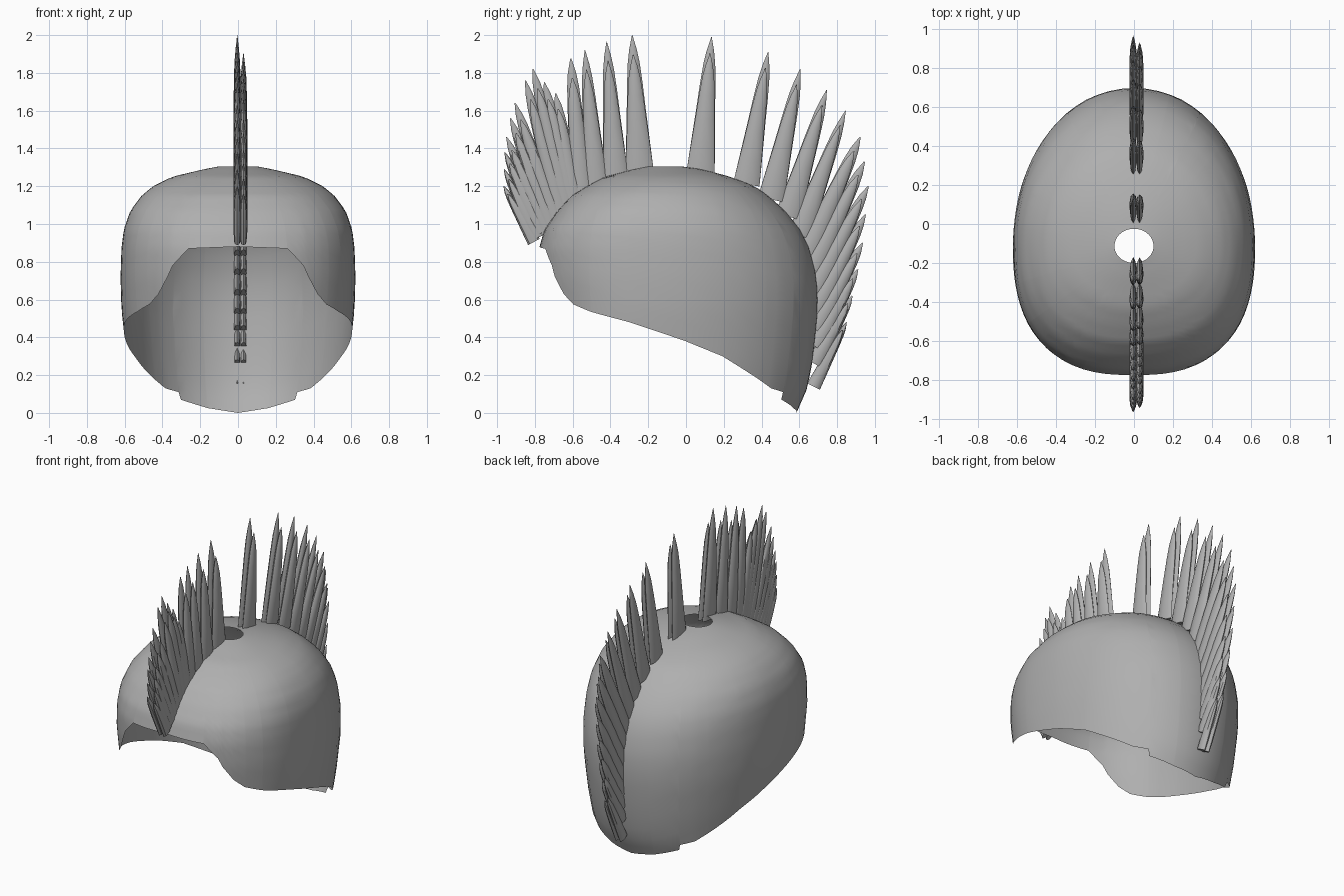
import bpy, bmesh, math
from mathutils import Vector

if "Cube" in bpy.data.objects:
    bpy.data.objects.remove(bpy.data.objects["Cube"])

CY = -0.115  # y of the crown hole

# Dark grey for every part
grey = bpy.data.materials.new("dark_grey")
grey.diffuse_color = (.43, .43, .43, 1)
grey.use_nodes = True
grey.node_tree.nodes["Principled BSDF"].inputs["Base Color"].default_value = grey.diffuse_color


def lerp_table(x, xs, ys):
    for i in range(len(xs) - 1):
        if x <= xs[i + 1]:
            d = xs[i + 1] - xs[i]
            f = (x - xs[i]) / d if d else 0
            return ys[i] + (ys[i + 1] - ys[i]) * max(0, f)
    return ys[-1]


def finish(bm, name, angle):
    bmesh.ops.recalc_face_normals(bm, faces=bm.faces)
    me = bpy.data.meshes.new(name)
    bm.to_mesh(me)
    bm.free()
    me.materials.append(grey)
    ob = bpy.data.objects.new(name, me)
    bpy.context.collection.objects.link(ob)
    bpy.ops.object.select_all(action='DESELECT')
    ob.select_set(True)
    bpy.context.view_layer.objects.active = ob
    bpy.ops.object.shade_smooth_by_angle(angle=math.radians(angle))
    return ob


# Shell: height, then radius towards front, side and back
PROFILE = [(1.305, .085, .10, .09), (1.29, .16, .18, .20), (1.25, .315, .35, .35),
           (1.20, .41, .45, .48), (1.15, .49, .51, .55), (1.07, .565, .57, .64),
           (.97, .635, .605, .72), (.87, .663, .617, .77), (.72, .66, .622, .808),
           (.55, .63, .617, .815), (.30, .60, .59, .79), (.13, .58, .565, .757),
           (0, .56, .54, .70)]
# Lower rim, from the brow round to the nape
RIM = [(0, -.78, .88), (.26, -.74, .87), (.34, -.70, .78), (.37, -.69, .72),
       (.43, -.66, .63), (.48, -.61, .575), (.53, -.50, .535), (.60, -.30, .48),
       (.61, 0, .38), (.56, .20, .30), (.46, .40, .18), (.40, .475, .13),
       (.325, .535, .11), (.318, .537, .07), (.16, .577, .025), (0, .585, 0)]
rim_a = [math.atan2(x, -(y - CY)) for x, y, z in RIM]
rim_z = [p[2] for p in RIM]
zs = [-p[0] for p in PROFILE]
us = list(range(len(PROFILE)))


def shell_point(a, u):
    z, rf, rs, rb = [lerp_table(u, us, [p[k] for p in PROFILE]) for k in range(4)]
    s, c = math.sin(a), math.cos(a)
    front = c > 0
    n = 2 + 0.5 * min(1, u / 5) if front else 2.06
    ry = rf if front else rb
    r = (abs(s / rs) ** n + abs(c / ry) ** n) ** (-1 / n)
    return (r * s, CY - r * c, z)


half = sorted(set([math.pi * i / 40 for i in range(41)] + rim_a[1:-1]))
angles = half + [2 * math.pi - a for a in reversed(half[1:-1])]
ROWS = 26
bm = bmesh.new()
cols = []
for a in angles:
    zr = lerp_table(min(a, 2 * math.pi - a), rim_a, rim_z)
    end = lerp_table(-zr, zs, us)
    cols.append([bm.verts.new(shell_point(a, end * j / ROWS)) for j in range(ROWS + 1)])
for i, c in enumerate(cols):
    d = cols[(i + 1) % len(cols)]
    for j in range(ROWS):
        bm.faces.new((c[j], d[j], d[j + 1], c[j + 1]))
finish(bm, "helmet_shell", 50)

# Feathers: base y, base z, tip y, tip z, base half-width
BACK = [(.077, 1.27, .135, 1.99, .075), (.32, 1.21, .435, 1.91, .07),
        (.45, 1.13, .605, 1.82, .07), (.54, 1.04, .745, 1.71, .068),
        (.60, .94, .845, 1.60, .065), (.64, .84, .922, 1.46, .06),
        (.66, .74, .945, 1.33, .058), (.67, .63, .965, 1.20, .056),
        (.68, .53, .95, 1.05, .054), (.685, .44, .935, .90, .052),
        (.685, .35, .91, .76, .05), (.68, .26, .88, .62, .046),
        (.675, .14, .85, .48, .038)]
FRONT = [(-.245, 1.27, -.285, 2.0, .075), (-.37, 1.23, -.42, 1.965, .068),
         (-.475, 1.19, -.535, 1.92, .065), (-.55, 1.14, -.61, 1.875, .06),
         (-.59, 1.10, -.69, 1.69, .055), (-.60, 1.10, -.75, 1.75, .055),
         (-.63, 1.08, -.81, 1.82, .055), (-.66, 1.05, -.85, 1.76, .052),
         (-.69, 1.02, -.905, 1.64, .05), (-.72, .99, -.93, 1.56, .048),
         (-.745, .97, -.95, 1.46, .045), (-.77, .95, -.96, 1.38, .042),
         (-.79, .925, -.963, 1.29, .038), (-.805, .905, -.965, 1.2, .035)]
# Position along the feather, width and thickness factors
TAPER = [(0, 1, .8), (.2, .86, 1), (.45, .68, 1), (.65, .55, .9),
         (.8, .42, .75), (.9, .26, .45), (1, .02, .05)]
SIDES = 8


def feather(bm, x, base, tip, width):
    axis = tip - base
    side = Vector((0, axis.z, -axis.y)).normalized()
    full = 1 if width > .062 else .75  # short feathers stay broad for longer
    rings = []
    for t, w, h in TAPER:
        ring = []
        for k in range(SIDES):
            a = 2 * math.pi * k / SIDES
            p = base + axis * t + side * (width * w ** full * math.cos(a))
            p.x = x + .02 * h * math.sin(a)
            ring.append(bm.verts.new(p))
        rings.append(ring)
    for r, q in zip(rings, rings[1:]):
        for k in range(SIDES):
            m = (k + 1) % SIDES
            bm.faces.new((r[k], r[m], q[m], q[k]))
    bm.faces.new(rings[0])
    bm.faces.new(rings[-1])


# Two rows per crest, the second slightly shorter
for name, rows, short in (("front_crest", FRONT, .86), ("back_crest", BACK, .88)):
    bm = bmesh.new()
    for x, k in ((-.004, 1), (.029, short)):
        for by, bz, ty, tz, w in rows:
            base, tip = Vector((0, by, bz)), Vector((0, ty, tz))
            feather(bm, x, base, base.lerp(tip, k), w)
    finish(bm, name, 40)
